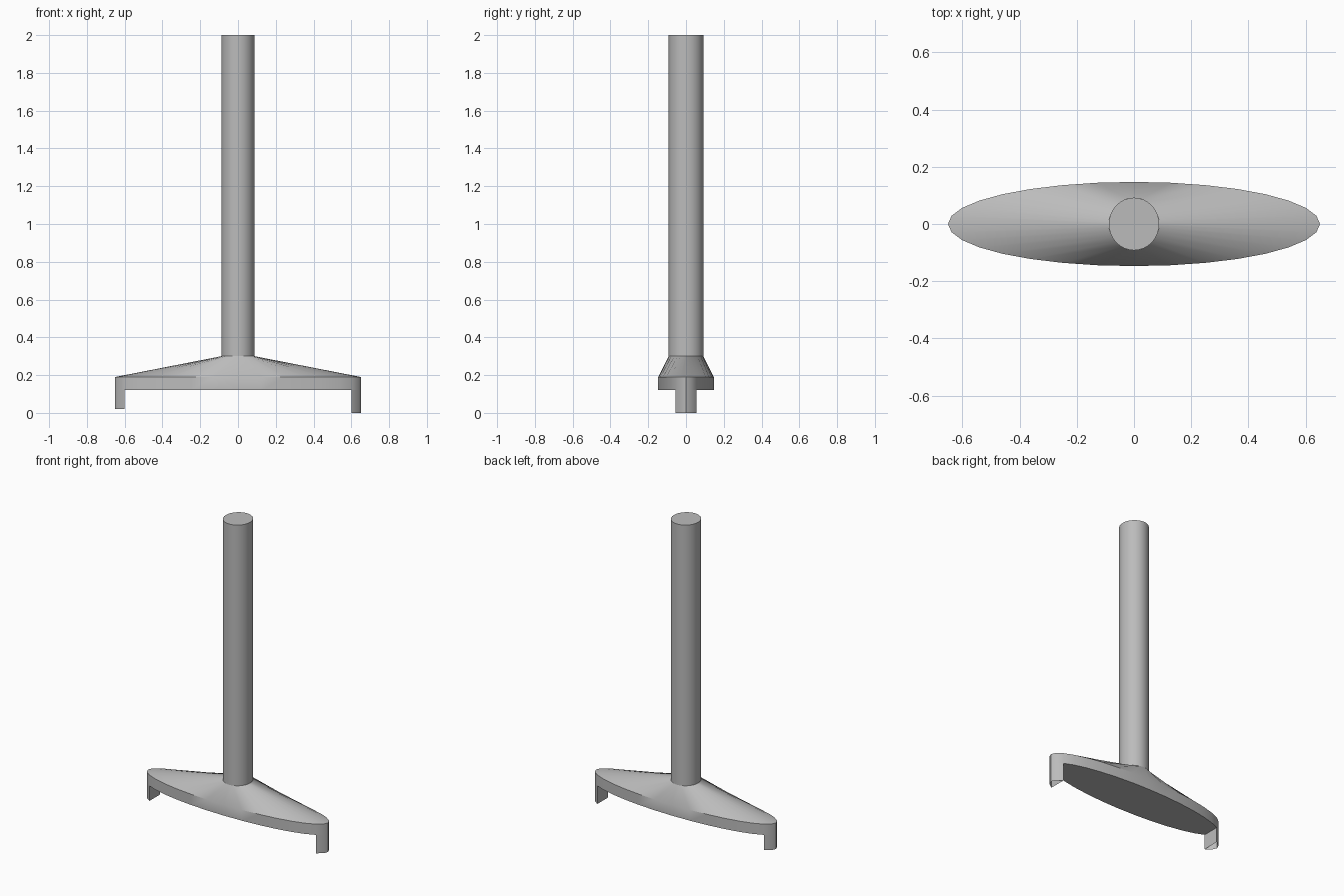
import bpy
import bmesh
from math import sin, cos, pi, hypot

cube = bpy.data.objects.get("Cube")
if cube:
    bpy.data.objects.remove(cube)

SIDES = 32
BASE_RX, BASE_RY = 0.65, 0.147
POST_RX, POST_RY = 0.088, 0.092
BASE_Z, RIM_Z, NECK_Z, TOP_Z = 0.12, 0.19, 0.3, 2.0

grey = bpy.data.materials.new("plain_grey")
grey.use_nodes = True
grey.diffuse_color = (0.5, 0.5, 0.5, 1)
grey.node_tree.nodes["Principled BSDF"].inputs["Base Color"].default_value = (0.5, 0.5, 0.5, 1)


def ellipse(rx, ry, angles):
    return [(rx * cos(a), ry * sin(a)) for a in angles]


def loft(name, rings, cap_bottom, cap_top):
    """Join closed outlines, each given as (points, height)."""
    bm = bmesh.new()
    loops = [[bm.verts.new((x, y, z)) for x, y in pts] for pts, z in rings]
    for low, high in zip(loops, loops[1:]):
        n = len(low)
        for i in range(n):
            j = (i + 1) % n
            bm.faces.new((low[i], low[j], high[j], high[i]))
    if cap_bottom:
        bm.faces.new(loops[0][::-1])
    if cap_top:
        bm.faces.new(loops[-1])
    mesh = bpy.data.meshes.new(name)
    bm.to_mesh(mesh)
    bm.free()
    mesh.materials.append(grey)
    obj = bpy.data.objects.new(name, mesh)
    bpy.context.collection.objects.link(obj)
    bpy.ops.object.select_all(action='DESELECT')
    obj.select_set(True)
    bpy.context.view_layer.objects.active = obj
    bpy.ops.object.shade_smooth_by_angle(angle=pi / 6)
    return obj


# Neck outline follows the base outline by distance along the rim
angles = [2 * pi * i / SIDES for i in range(SIDES)]
rim = ellipse(BASE_RX, BASE_RY, angles)
steps = [hypot(rim[i][0] - rim[i - 1][0], rim[i][1] - rim[i - 1][1]) for i in range(SIDES)]
neck_angles = [2 * pi * sum(steps[1:i + 1]) / sum(steps) for i in range(SIDES)]
neck = ellipse(POST_RX, POST_RY, neck_angles)

# Oval base with its sloping shoulder
loft("base", [(rim, BASE_Z), (rim, RIM_Z), (neck, NECK_Z)], True, False)

# Tall round post
circle = ellipse(POST_RX, POST_RY, angles)
loft("post", [(circle, NECK_Z), (circle, TOP_Z)], False, True)

# End feet, flush with the rim, hollow below; the right one is a little shorter
for name, centre, foot_z in (("left_foot", 0, 0.0), ("right_foot", pi, 0.02)):
    arc = ellipse(BASE_RX, BASE_RY, [centre + 2 * pi * k / SIDES for k in range(-2, 3)])
    loft(name, [(arc, foot_z), (arc, BASE_Z)], False, False)
